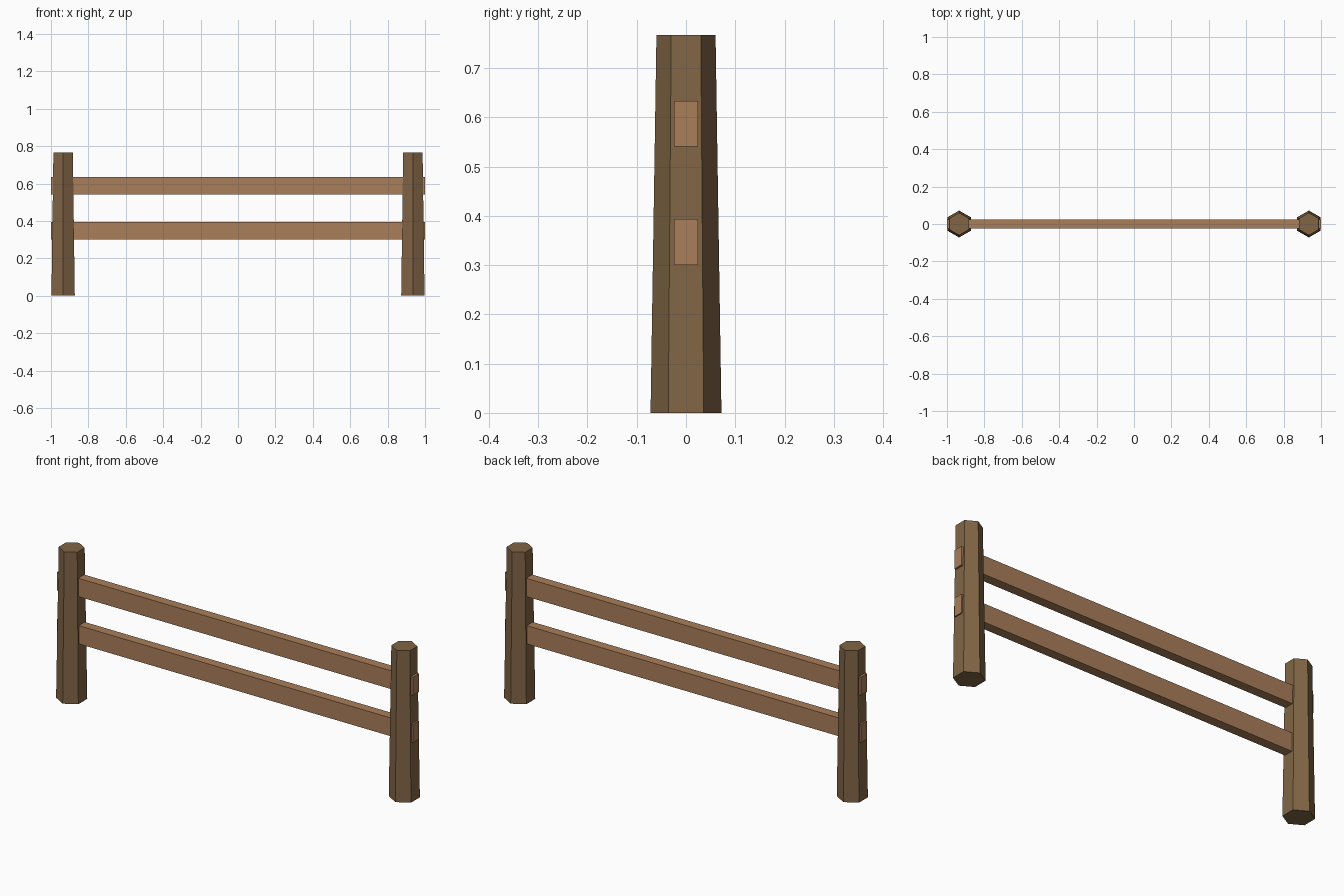
import bpy, bmesh
from math import sin, cos, pi

if "Cube" in bpy.data.objects:
    bpy.data.objects.remove(bpy.data.objects["Cube"])

def material(name, rgb):
    m = bpy.data.materials.new(name)
    m.diffuse_color = (*rgb, 1)
    m.use_nodes = True
    m.node_tree.nodes["Principled BSDF"].inputs["Base Color"].default_value = m.diffuse_color
    return m

POST = material("dark_wood", (0.22, 0.13, 0.06))
RAIL = material("light_wood", (0.40, 0.21, 0.10))

def add_object(name, bm, mat):
    bmesh.ops.recalc_face_normals(bm, faces=bm.faces)
    me = bpy.data.meshes.new(name)
    bm.to_mesh(me)
    bm.free()
    me.materials.append(mat)
    ob = bpy.data.objects.new(name, me)
    bpy.context.collection.objects.link(ob)
    return ob

# Tapered hexagonal post, corners pointing front and back
def post(name, x, r_bottom=0.072, r_top=0.06, height=0.767):
    bm = bmesh.new()
    rings = [[bm.verts.new((r * sin(i * pi / 3), r * cos(i * pi / 3), z)) for i in range(6)]
             for r, z in ((r_bottom, 0), (r_top, height))]
    for ring in rings:
        bm.faces.new(ring)
    low, high = rings
    for i in range(6):
        j = (i + 1) % 6
        bm.faces.new((low[i], low[j], high[j], high[i]))
    add_object(name, bm, POST).location.x = x

# Straight rail running through both posts
def rail(name, z):
    bm = bmesh.new()
    bmesh.ops.create_cube(bm, size=1)
    bmesh.ops.scale(bm, vec=(2, 0.048, 0.093), verts=bm.verts)
    add_object(name, bm, RAIL).location.z = z

post("left_post", -0.935)
post("right_post", 0.935)
rail("lower_rail", 0.347)
rail("upper_rail", 0.587)
